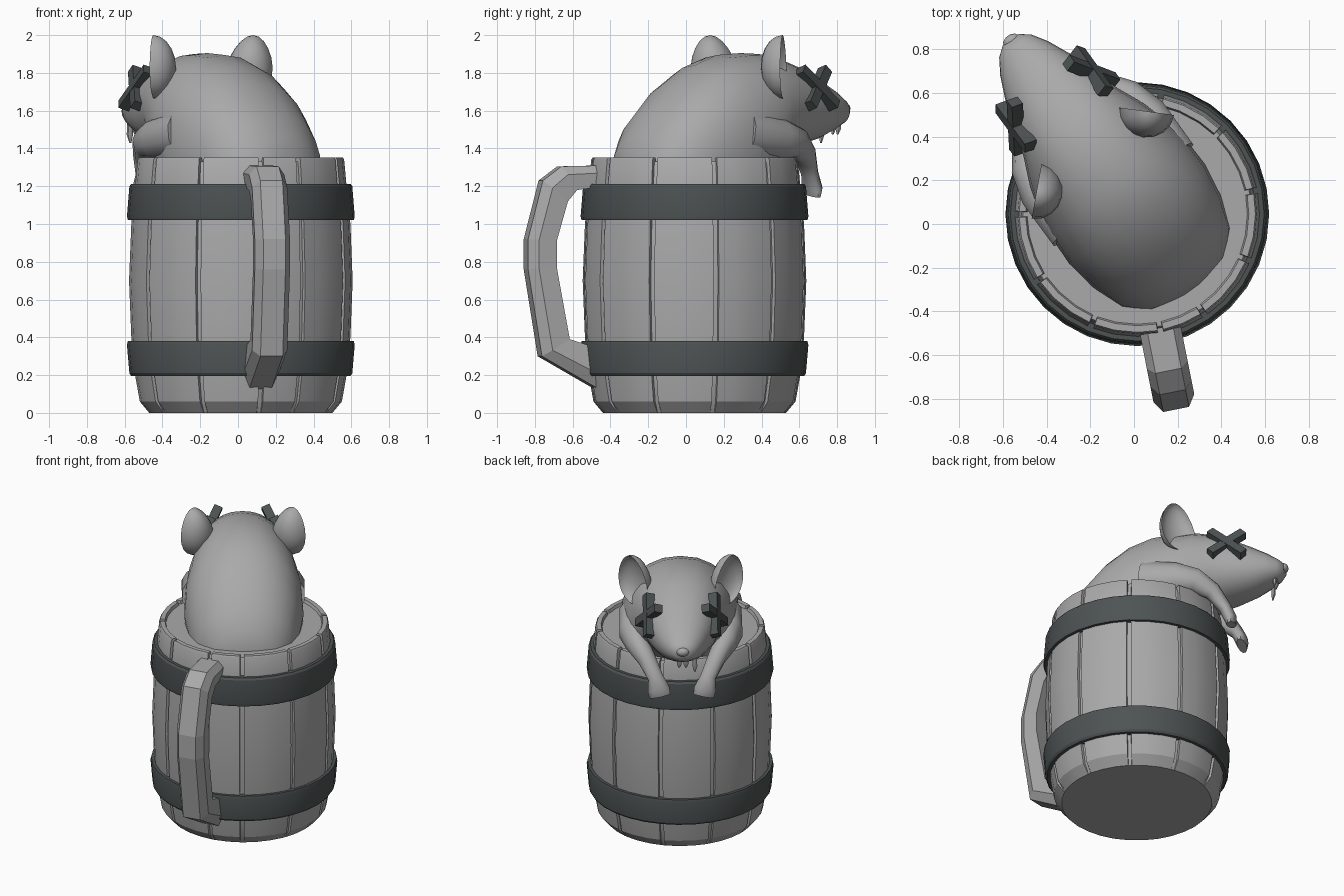
import bpy, bmesh, math
from mathutils import Vector

if "Cube" in bpy.data.objects:
    bpy.data.objects.remove(bpy.data.objects["Cube"])

CX, CY = 0.015, 0.045                      # barrel axis
FWD = math.radians(126)                    # direction the animal faces
F = Vector((math.cos(FWD), math.sin(FWD), 0))
S = Vector((math.sin(FWD), -math.cos(FWD), 0))


def material(name, col):
    m = bpy.data.materials.new(name)
    m.diffuse_color = (*col, 1)
    m.use_nodes = True
    m.node_tree.nodes["Principled BSDF"].inputs["Base Color"].default_value = m.diffuse_color
    return m


GREY = material("light grey", (0.4, 0.4, 0.4))
DARK = material("dark slate", (0.075, 0.086, 0.086))


def P(u, v, z):
    """Animal frame (forward, sideways, up) to world."""
    return Vector((CX, CY, 0)) + F * u + S * v + Vector((0, 0, z))


def loft(name, rings, mat, closed=False, smooth=35):
    bm = bmesh.new()
    vs = [[bm.verts.new(p) for p in r] for r in rings]
    n = len(vs[0])
    for i in range(len(vs) if closed else len(vs) - 1):
        a, b = vs[i], vs[(i + 1) % len(vs)]
        for j in range(n):
            k = (j + 1) % n
            bm.faces.new((a[j], a[k], b[k], b[j]))
    if not closed:
        bm.faces.new(vs[0])
        bm.faces.new(vs[-1])
    return finish(name, bm, mat, smooth)


def finish(name, bm, mat, smooth):
    bmesh.ops.recalc_face_normals(bm, faces=bm.faces[:])
    me = bpy.data.meshes.new(name)
    bm.to_mesh(me)
    bm.free()
    me.materials.append(mat)
    ob = bpy.data.objects.new(name, me)
    bpy.context.collection.objects.link(ob)
    if smooth:
        bpy.ops.object.select_all(action='DESELECT')
        ob.select_set(True)
        bpy.context.view_layer.objects.active = ob
        bpy.ops.object.shade_smooth_by_angle(angle=math.radians(smooth))
    return ob


def tube(name, pts, radii, mat, n=10):
    """Tapered tube through animal-frame points; radii are (thickness, width)."""
    pts = [Vector(p) for p in pts]
    rings = []
    for i, p in enumerate(pts):
        t = (pts[min(i + 1, len(pts) - 1)] - pts[max(i - 1, 0)]).normalized()
        e1 = t.cross(Vector((0, 1, 0))).normalized()
        e2 = t.cross(e1)
        a, b = radii[i]
        rings.append([P(*(p + e1 * a * math.cos(q) + e2 * b * math.sin(q)))
                      for q in (2 * math.pi * k / n for k in range(n))])
    return loft(name, rings, mat, smooth=50)


# Barrel: 32 sides with narrow grooves between the staves
STEP = 11.25
grooves = {1, 4, 7, 10, 13, 16, 19, 22, 25, 27, 30}
samples = []
for k in range(32):
    if k in grooves:
        samples += [(k * STEP + d, g) for d, g in ((-1.4, 0), (-1.2, 1), (1.2, 1), (1.4, 0))]
    else:
        samples.append((k * STEP, 0))
profile = [(.485, 0), (.535, .06), (.56, .2), (.58, .4), (.592, .7), (.58, 1.0),
           (.56, 1.2), (.547, 1.34), (.54, 1.352), (.51, 1.352)]
rings = []
for r, z in profile:
    ring = []
    for deg, g in samples:
        q = math.radians(deg)
        rr = r - .018 * g if r > .52 else r
        zz = z - .02 * g if z > 1.3 else z
        ring.append((CX + rr * math.cos(q), CY + rr * math.sin(q), zz))
    rings.append(ring)
rings.append([(CX + .503 * math.cos(math.radians(d)), CY + .503 * math.sin(math.radians(d)), 1.332)
              for d, g in samples])
loft("barrel", rings, GREY, smooth=25)

# Metal hoops
for name, prof in (("upper_hoop", [(.54, 1.02), (.598, 1.02), (.603, 1.04), (.59, 1.2), (.58, 1.213), (.54, 1.213)]),
                   ("lower_hoop", [(.54, .195), (.58, .195), (.59, .21), (.603, .36), (.598, .38), (.54, .38)])):
    loft(name, [[(CX + r * math.cos(2 * math.pi * k / 32), CY + r * math.sin(2 * math.pi * k / 32), z)
                 for k in range(32)] for r, z in prof], DARK, closed=True, smooth=25)

# Handle: faceted section swept between an outer and an inner profile
ang = math.radians(-78.75)
hd, ht = Vector((math.cos(ang), math.sin(ang), 0)), Vector((-math.sin(ang), math.cos(ang), 0))
outer = [(.50, 1.31), (.73, 1.305), (.83, 1.23), (.91, .92), (.91, .76), (.835, .30), (.50, .11)]
inner = [(.50, 1.20), (.65, 1.18), (.70, 1.12), (.76, .91), (.76, .77), (.69, .39), (.50, .33)]
section = [(-.06, 1), (.06, 1), (.095, .65), (.085, 0), (-.085, 0), (-.095, .65)]
rings = []
for (ro, zo), (ri, zi) in zip(outer, inner):
    rings.append([Vector((CX, CY, 0)) + hd * (ri + (ro - ri) * f) + ht * w
                  + Vector((0, 0, zi + (zo - zi) * f)) for w, f in section])
loft("handle", rings, GREY, smooth=0)

# Animal body and head: one loft of upright rings (forward, top, bottom, half width)
spec = [(-.425, 1.34, 1.1, .10), (-.39, 1.46, 1.0, .22), (-.3, 1.59, .95, .31), (-.15, 1.74, .95, .36),
        (0, 1.84, .95, .385), (.15, 1.895, .95, .38), (.3, 1.905, 1.05, .355), (.42, 1.9, 1.25, .31),
        (.52, 1.875, 1.39, .265), (.65, 1.83, 1.415, .23), (.78, 1.765, 1.45, .18),
        (.88, 1.71, 1.495, .135), (.95, 1.665, 1.53, .09), (.985, 1.635, 1.56, .045)]
rings = []
for u, zt, zb, w in spec:
    c, h, ring = (zt + zb) / 2, (zt - zb) / 2, []
    for k in range(24):
        q = 2 * math.pi * k / 24
        x, y = math.cos(q), math.sin(q)
        ring.append(P(u, w * math.copysign(abs(x) ** .92, x), c + h * math.copysign(abs(y) ** .92, y)))
    rings.append(ring)
loft("body_and_head", rings, GREY, smooth=60)

# Nose
bm = bmesh.new()
bmesh.ops.create_icosphere(bm, subdivisions=2, radius=1)
for v in bm.verts:
    v.co = P(.98 + .028 * v.co.x, .042 * v.co.y, 1.612 + .03 * v.co.z)
finish("nose", bm, GREY, 60)

# Front teeth and one long fang
for name, v, u, z0, z1 in (("tooth_a", .022, .925, 1.56, 1.475), ("tooth_b", -.022, .925, 1.56, 1.475),
                           ("fang", -.08, .89, 1.55, 1.43)):
    zm = z0 * .35 + z1 * .65
    tube(name, [(u, v, z0), (u, v, zm), (u - .005, v, z1)], [(.012, .014), (.014, .018), (.004, .006)], GREY, 6)

for side, sg in (("right", 1), ("left", -1)):
    # Arms hooked over the rim, ending in flat paws
    path = [(.12, .29, 1.48), (.34, .31, 1.45), (.46, .285, 1.43), (.56, .225, 1.37),
            (.63, .17, 1.27), (.66, .15, 1.20), (.665, .14, 1.155)]
    tube(side + "_arm", [(u, v * sg, z) for u, v, z in path],
         [(.13, .11), (.11, .09), (.085, .075), (.06, .06), (.042, .052), (.042, .075), (.03, .07)], GREY)

    # Cupped ears: a ball whose front half is folded back inside
    bm = bmesh.new()
    bmesh.ops.create_uvsphere(bm, u_segments=16, v_segments=10, radius=1)
    out, across = Vector((.72, .69 * sg, 0)), Vector((-.69, .72 * sg, 0))
    for v in bm.verts:
        d = v.co.x * .12 if v.co.x < 0 else -v.co.x * .07
        width = .125 * (1 - .2 * v.co.z)
        p = Vector((.325, .285 * sg, 1.83)) + out * (d + .04) + across * (v.co.y * width + .02 * v.co.z)
        v.co = P(p.x, p.y, p.z + .17 * v.co.z)
    finish(side + "_ear", bm, GREY, 60)

    # Crossed bars for eyes
    nrm = Vector((.28, .96 * sg, .34)).normalized()
    tan = Vector((.96, -.28 * sg, 0)).normalized()
    up = nrm.cross(tan) * -sg
    if up.z < 0:
        up = -up
    for i, tilt in enumerate((43, -43)):
        q = math.radians(tilt)
        a = tan * math.cos(q) + up * math.sin(q)
        b = nrm.cross(a)
        bm = bmesh.new()
        bmesh.ops.create_cube(bm, size=1)
        for v in bm.verts:
            p = Vector((.65, .213 * sg, 1.72)) + a * v.co.x * .295 + b * v.co.y * .055 + nrm * v.co.z * (.056 + .004 * i)
            v.co = P(*p)
        finish(f"{side}_eye_bar_{i + 1}", bm, DARK, 0)
